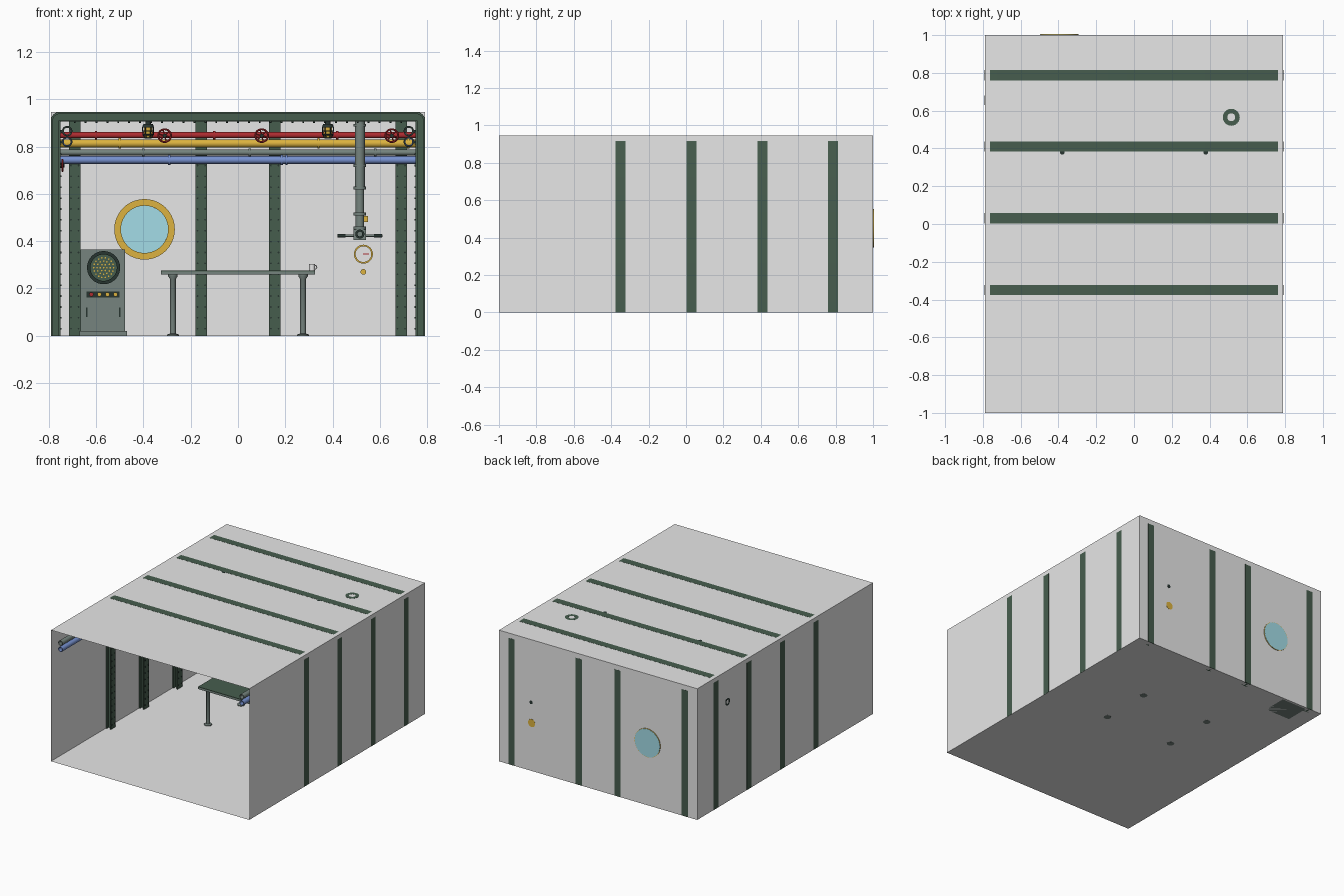
import bpy, bmesh, math
from mathutils import Vector, Matrix

if "Cube" in bpy.data.objects:
    bpy.data.objects.remove(bpy.data.objects["Cube"])


def material(name, r, g, b):
    m = bpy.data.materials.new(name)
    m.use_nodes = True
    m.diffuse_color = (r, g, b, 1)
    m.node_tree.nodes["Principled BSDF"].inputs["Base Color"].default_value = (r, g, b, 1)
    return m


WALL = material("wall grey", .8, .8, .8)
GREEN = material("beam green", .062, .11, .076)
DARK = material("dark iron", .02, .035, .03)
STEEL = material("steel grey", .18, .23, .21)
BRASS = material("brass", .72, .45, .05)
RED = material("red paint", .42, .025, .03)
BLUE = material("blue paint", .18, .28, .62)
GLASS = material("pale blue glass", .46, .9, 1)
X, Y, Z = Vector((1, 0, 0)), Vector((0, 1, 0)), Vector((0, 0, 1))
HX, H = .79, .945                  # half width and height of the room
RIBS = [-.35, .03, .41, .787]      # y of each arch


class Part:
    """Collects shapes into one named object."""
    def __init__(self, name):
        self.name, self.bm, self.mats = name, bmesh.new(), []

    def paint(self, faces, mat):
        if mat not in self.mats:
            self.mats.append(mat)
        for f in faces:
            f.material_index = self.mats.index(mat)

    def box(self, lo, hi, mat):
        lo, hi = Vector(lo), Vector(hi)
        mtx = Matrix.Translation((lo + hi) / 2) @ Matrix.Diagonal((*(hi - lo), 1))
        vs = bmesh.ops.create_cube(self.bm, size=1, matrix=mtx)["verts"]
        self.paint({f for v in vs for f in v.link_faces}, mat)

    def lathe(self, origin, axis, profile, mat, closed=False, seg=24):
        # Spin (radius, height) points about an axis
        q = axis.to_track_quat('Z', 'Y')
        rows = []
        for r, h in profile:
            n = 1 if r == 0 else seg
            rows.append([self.bm.verts.new(Vector(origin) + q @ Vector(
                (r * math.cos(math.tau * i / n), r * math.sin(math.tau * i / n), h)))
                for i in range(n)])
        faces = []
        for a, b in zip(rows, rows[1:] + rows[:1] if closed else rows[1:]):
            for i in range(seg):
                j = i + 1
                quad = [a[i % len(a)], a[j % len(a)], b[j % len(b)], b[i % len(b)]]
                faces.append(self.bm.faces.new(list(dict.fromkeys(quad))))
        self.paint(faces, mat)

    def rod(self, a, b, r, mat, seg=20):
        d = Vector(b) - Vector(a)
        self.lathe(a, d, [(0, 0), (r, 0), (r, d.length), (0, d.length)], mat, seg=seg)

    def ring(self, origin, axis, r0, r1, depth, mat):
        self.lathe(origin, axis, [(r0, 0), (r1, 0), (r1, depth), (r0, depth)], mat, True, 40)

    def torus(self, origin, axis, big, small, mat):
        pts = [(big + small * math.cos(math.tau * k / 8), small * math.sin(math.tau * k / 8))
               for k in range(8)]
        self.lathe(origin, axis, pts, mat, True)

    def wheel(self, c, axis, r, mat):
        # Hand wheel with spokes and a hub
        c, side = Vector(c), axis.orthogonal().normalized()
        self.torus(c, axis, r, .004, mat)
        for k in range(3):
            d = Matrix.Rotation(math.pi * k / 3, 3, axis) @ side * r
            self.rod(c - d, c + d, .003, mat, 8)
        self.rod(c - axis * .008, c + axis * .008, .008, DARK, 12)

    def done(self):
        bmesh.ops.recalc_face_normals(self.bm, faces=self.bm.faces[:])
        me = bpy.data.meshes.new(self.name)
        self.bm.to_mesh(me)
        self.bm.free()
        for m in self.mats:
            me.materials.append(m)
        ob = bpy.data.objects.new(self.name, me)
        bpy.context.collection.objects.link(ob)
        bpy.ops.object.select_all(action='DESELECT')
        ob.select_set(True)
        bpy.context.view_layer.objects.active = ob
        bpy.ops.object.shade_smooth_by_angle(angle=math.radians(35))


# Room shell, open at the front
p = Part("room_shell")
p.box((-HX, -1, 0), (HX, 1, H), WALL)
front = [f for f in p.bm.faces if f.calc_center_median().y < -.9]
bmesh.ops.delete(p.bm, geom=front, context='FACES_ONLY')
p.done()


def arch_path(d):
    # Wall, rounded corners, ceiling, at inset d
    r, pts = max(.035 - d, .004), [(-HX + d, 0)]
    for s in (-1, 1):
        for k in range(7):
            a = math.pi - k * math.pi / 12 if s < 0 else math.pi / 2 - k * math.pi / 12
            pts.append((s * (HX - d - r) + r * math.cos(a), H - d - r + r * math.sin(a)))
    return pts + [(HX - d, 0)]


def arch_band(p, y, d0, d1, w):
    rows = [[p.bm.verts.new((x, yy, z)) for x, z in arch_path(d)]
            for d, yy in ((d0, y - w), (d0, y + w), (d1, y + w), (d1, y - w))]
    p.paint([p.bm.faces.new((a[i], a[i + 1], b[i + 1], b[i]))
             for a, b in zip(rows, rows[1:] + rows[:1]) for i in range(len(a) - 1)], GREEN)


# Arched I-beams with rivets
p = Part("arch_beams")
for y in RIBS:
    arch_band(p, y, -.0008, .008, .027)
    arch_band(p, y, .008, .032, .006)
    arch_band(p, y, .032, .04, .027)
    for yy in (y - .018, y + .018):
        for k in range(19):
            z = .03 + k * .046
            for s in (-1, 1):
                p.rod((s * (HX - .04), yy, z), (s * (HX - .045), yy, z), .004, DARK, 6)
        for k in range(-15, 16):
            p.rod((k * .046, yy, H - .04), (k * .046, yy, H - .045), .004, DARK, 6)
p.done()

# Upright beams on the back wall
p = Part("back_beams")
for x in (-.69, -.155, .155, .69):
    p.box((x - .025, .992, 0), (x + .025, 1.0008, .91), GREEN)
    p.box((x - .006, .965, 0), (x + .006, .992, .91), GREEN)
    p.box((x - .025, .958, 0), (x + .025, .965, .91), GREEN)
    for k in range(19):
        for s in (-.016, .016):
            p.rod((x + s, .958, .03 + k * .046), (x + s, .954, .03 + k * .046), .004, DARK, 6)
p.done()

# Pipes along the back wall with couplings
for name, z, r, mat, joints in (
        ("red_pipe", .848, .013, RED, (-.6, -.1, .42)),
        ("brass_pipe", .813, .017, BRASS, (-.5, .34, .72)),
        ("grey_pipe", .775, .012, STEEL, (-.4, .05, .58)),
        ("blue_pipe", .743, .016, BLUE, (-.29, .185, .205))):
    p = Part(name)
    p.rod((-.785, .935, z), (.785, .935, z), r, mat)
    for x in joints:
        p.rod((x - .005, .935, z), (x + .005, .935, z), r + .005, mat)
    for x in (-.69, .155, .69):
        p.box((x - .006, .935, z - .006), (x + .006, .96, z + .006), DARK)
    p.done()

# Hand wheels on the red pipe
p = Part("pipe_valves")
for x in (-.31, .1, .65):
    p.rod((x, .935, .846), (x, .88, .846), .008, STEEL)
    p.wheel((x, .88, .846), Y, .027, RED)
p.done()

# Open-ended pipes along both side walls
p = Part("side_pipes")
for s in (-1, 1):
    for z, mat in ((.865, STEEL), (.82, BLUE)):
        p.ring((s * .722, -.99, z), Y, .014, .018, 1.94, mat)
        for y in RIBS:
            p.ring((s * .722, y - .008, z), Y, .018, .022, .016, DARK)
            p.box((s * .75, y - .006, z - .005), (s * .738, y + .006, z + .005), DARK)
p.done()

# Valve on the left-hand wall
p = Part("wall_valve")
p.ring((-HX - .0008, .655, .72), X, .014, .026, .01, DARK)
p.rod((-.785, .655, .72), (-.74, .655, .72), .01, DARK)
p.wheel((-.742, .655, .72), X, .024, RED)
p.done()

# Round window with bolted rim
p = Part("porthole")
c = (-.395, 0, .45)
p.rod((c[0], .985, c[2]), (c[0], 1.005, c[2]), .1, GLASS, 48)
p.ring((c[0], .965, c[2]), Y, .1, .128, .033, BRASS)
p.ring((c[0], .985, c[2]), Y, .1, .102, .019, BRASS)
for k in range(16):
    a = math.tau * k / 16
    x, z = c[0] + .115 * math.cos(a), c[2] + .115 * math.sin(a)
    p.rod((x, .967, z), (x, .96, z), .005, BRASS, 6)
p.done()

# Radio cabinet with speaker and buttons
p = Part("radio_cabinet")
p.box((-.665, .82, .015), (-.477, .985, .365), STEEL)
p.box((-.67, .81, 0), (-.47, .985, .02), STEEL)
p.ring((-.568, .8, .288), Y, .056, .07, .02, DARK)
p.rod((-.568, .82, .288), (-.568, .81, .288), .057, GREEN, 32)
for n, r in ((1, 0), (6, .014), (12, .028), (18, .042)):
    for k in range(n):
        a = math.tau * k / n
        x, z = -.568 + r * math.cos(a), .288 + r * math.sin(a)
        p.rod((x, .811, z), (x, .807, z), .0035, BRASS, 8)
p.box((-.64, .814, .162), (-.5, .82, .188), DARK)
for k, mat in enumerate((RED, BRASS, BRASS, BRASS)):
    x = -.62 + k * .034
    p.rod((x, .815, .175), (x, .806, .175), .009, mat, 12)
for x in (-.64, -.5):
    p.box((x - .003, .816, .08), (x + .003, .82, .12), DARK)
p.done()

# Table and its four legs
p = Part("table")
p.box((-.325, .01, .259), (.325, .47, .272), STEEL)
p.box((-.325, .01, .272), (.325, .47, .276), GREEN)
for x in (-.275, .275):
    for y in (.052, .428):
        p.lathe((x, y, -.0005), Z, [(0, 0), (.025, 0), (.025, .006), (.012, .01), (.012, .24),
                                    (.02, .252), (.02, .259), (0, .259)], STEEL)
p.done()

# Mug
p = Part("mug")
p.lathe((.313, .15, .276), Z, [(0, 0), (.012, 0), (.012, .028), (.01, .028), (.01, .003), (0, .003)], WALL)
p.torus((.325, .15, .29), Y, .008, .002, WALL)
p.done()

# Periscope
p = Part("periscope")
o = (.515, .565, 0)
p.lathe(o, Z, [(0, .44), (.018, .44), (.018, .62), (.021, .62), (.021, .935), (0, .935)], STEEL)
p.ring((.515, .565, .93), Z, .021, .045, H + .0008 - .93, GREEN)
for z in (.455, .515, .625, .72, .89):
    p.lathe((.515, .565, z), Z, [(0, -.006), (.026, -.006), (.026, .006), (0, .006)], STEEL)
p.box((.488, .54, .405), (.542, .59, .45), STEEL)
p.ring((.515, .525, .43), Y, .01, .019, .016, DARK)
p.rod((.42, .565, .423), (.61, .565, .423), .005, STEEL)
for s in (-1, 1):
    p.rod((.515 + s * .06, .565, .423), (.515 + s * .094, .565, .423), .008, DARK)
p.done()

# Pressure gauge, knob and small valve on the back wall
p = Part("wall_gauge")
p.rod((.53, .96, .345), (.53, 1.0008, .345), .028, BRASS)
p.rod((.53, .955, .345), (.53, .98, .345), .034, WALL, 32)
p.ring((.53, .948, .345), Y, .033, .04, .035, BRASS)
p.box((.528, .951, .343), (.553, .955, .347), RED)
p.rod((.53, .995, .27), (.53, .96, .27), .012, BRASS)
p.rod((.535, 1.0008, .493), (.535, .97, .493), .013, DARK)
p.box((.528, .955, .48), (.55, .975, .506), BRASS)
p.done()

# Caged ceiling lamps
p = Part("ceiling_lamps")
for x in (-.38, .38):
    o = (x, .379, 0)
    p.rod((x, .379, .885), (x, .379, H + .0008), .012, DARK)
    p.lathe(o, Z, [(0, .88), (.026, .88), (.02, .895), (0, .897)], DARK)
    p.lathe(o, Z, [(0, .836), (.012, .838), (.018, .85), (.018, .88), (0, .88)], BRASS)
    for z, r in ((.866, .023), (.85, .022), (.836, .013)):
        p.torus((x, .379, z), Z, r, .0025, DARK)
    for k in range(6):
        a = math.tau * k / 6
        u = Vector((math.cos(a), math.sin(a), 0))
        p.rod(Vector((x, .379, .88)) + u * .023, Vector((x, .379, .85)) + u * .022, .0025, DARK, 6)
        p.rod(Vector((x, .379, .85)) + u * .022, Vector((x, .379, .834)) + u * .012, .0025, DARK, 6)
p.done()
